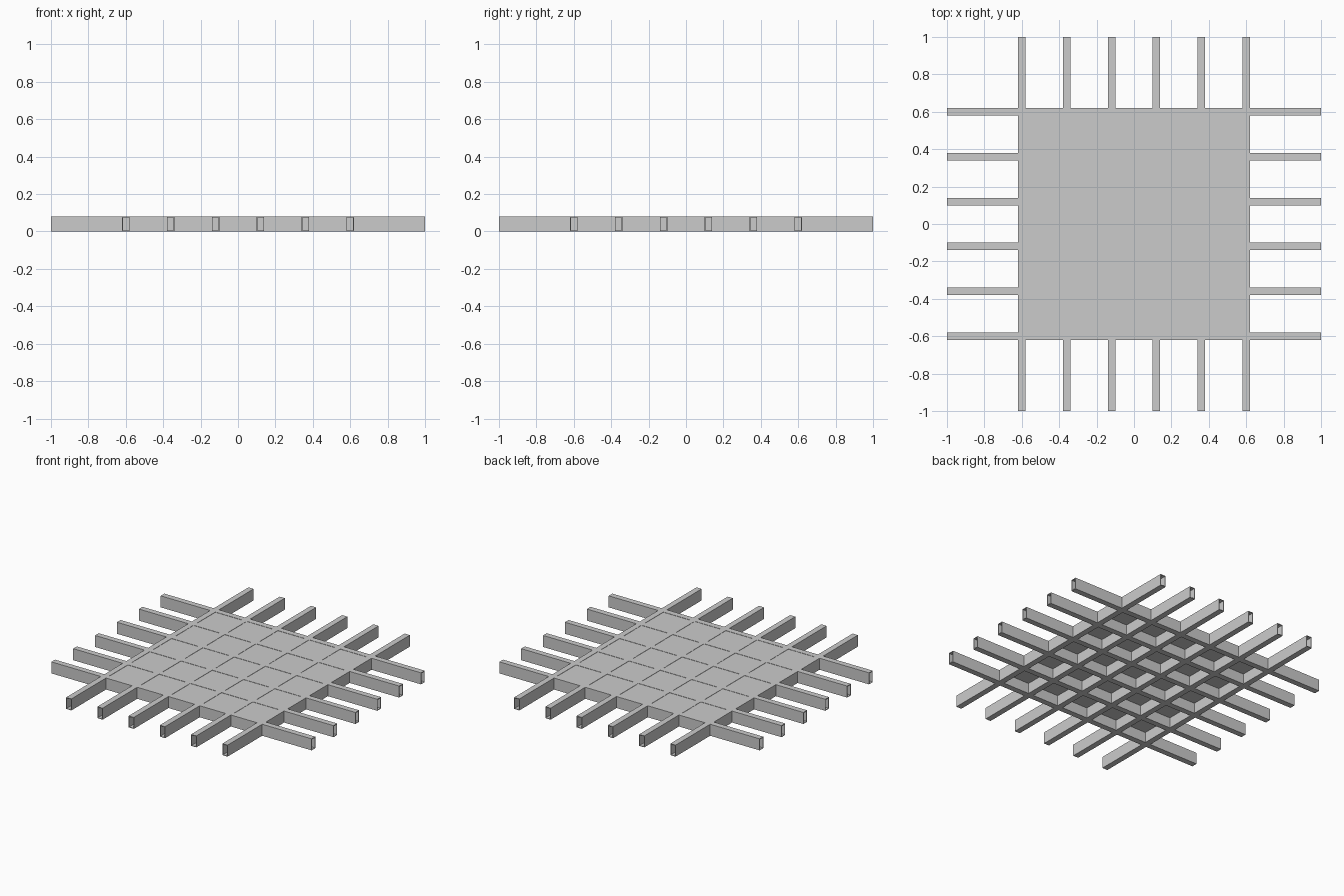
import bpy, bmesh
from mathutils import Matrix

if "Cube" in bpy.data.objects:
    bpy.data.objects.remove(bpy.data.objects["Cube"])

W, H, WALL = 0.04, 0.08, 0.004       # hollow beam section
POS = [-0.6 + 0.24 * i for i in range(6)]


def add_object(name, bm):
    bmesh.ops.recalc_face_normals(bm, faces=bm.faces)
    mesh = bpy.data.meshes.new(name)
    bm.to_mesh(mesh)
    bm.free()
    obj = bpy.data.objects.new(name, mesh)
    bpy.context.collection.objects.link(obj)
    return obj


def tube(name, offset, along_x):
    """Open-ended rectangular tube, 2 units long."""
    bm = bmesh.new()

    def ring(y, inset):
        a, lo, hi = W / 2 - inset, inset, H - inset
        return [bm.verts.new((offset + sx * a, y, z))
                for sx, z in ((-1, lo), (1, lo), (1, hi), (-1, hi))]

    # outer front, outer back, inner back, inner front
    rings = [ring(-1, 0), ring(1, 0), ring(1, WALL), ring(-1, WALL)]
    for k in range(4):
        a, b = rings[k], rings[(k + 1) % 4]
        for i in range(4):
            j = (i + 1) % 4
            bm.faces.new((a[i], a[j], b[j], b[i]))
    if along_x:
        for v in bm.verts:
            v.co.x, v.co.y = v.co.y, v.co.x
    return add_object(name, bm)


# Crossing beams
for i, p in enumerate(POS):
    tube(f"lengthwise_beam_{i + 1}", p, False)
    tube(f"crosswise_beam_{i + 1}", p, True)

# Thin panels closing each grid cell, just below the beam tops
bm = bmesh.new()
cell, thick, top = 0.24 - W, 0.006, 0.078
for x in POS[:-1]:
    for y in POS[:-1]:
        m = Matrix.Translation((x + 0.12, y + 0.12, top - thick / 2))
        bmesh.ops.create_cube(bm, size=1, matrix=m @ Matrix.Diagonal((cell, cell, thick, 1)))
add_object("cell_panels", bm)
